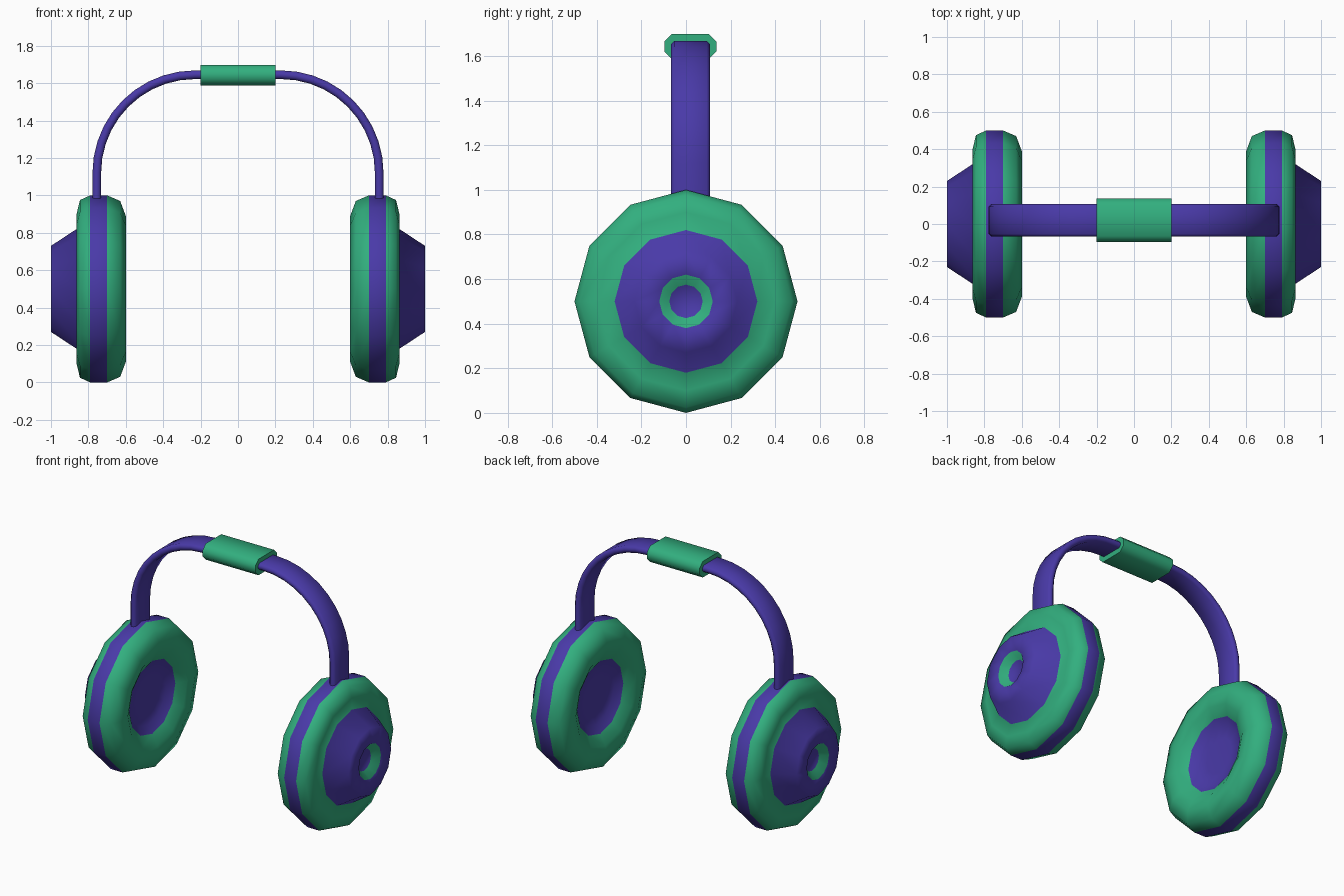
import bpy, bmesh, math

if "Cube" in bpy.data.objects:
    bpy.data.objects.remove(bpy.data.objects["Cube"])


def material(name, rgb):
    m = bpy.data.materials.new(name)
    m.diffuse_color = (*rgb, 1)
    m.use_nodes = True
    m.node_tree.nodes["Principled BSDF"].inputs["Base Color"].default_value = m.diffuse_color
    return m


PURPLE = material("purple", (0.067, 0.042, 0.392))
GREEN = material("green", (0.032, 0.43, 0.212))


def finish(name, bm, mats, angle=None):
    bmesh.ops.recalc_face_normals(bm, faces=bm.faces[:])
    mesh = bpy.data.meshes.new(name)
    bm.to_mesh(mesh)
    bm.free()
    for m in mats:
        mesh.materials.append(m)
    ob = bpy.data.objects.new(name, mesh)
    bpy.context.collection.objects.link(ob)
    for p in mesh.polygons:
        p.use_smooth = True
    if angle:
        bpy.context.view_layer.objects.active = ob
        ob.select_set(True)
        bpy.ops.object.shade_smooth_by_angle(angle=math.radians(angle))
        ob.select_set(False)
    return ob


def skin(bm, rings, mat_of=lambda i: 0):
    """Bridge closed rings in order and cap both ends."""
    vs = [[bm.verts.new(p) for p in r] for r in rings]
    n = len(vs[0])
    for i in range(len(vs) - 1):
        for j in range(n):
            k = (j + 1) % n
            f = bm.faces.new((vs[i][j], vs[i][k], vs[i + 1][k], vs[i + 1][j]))
            f.material_index = mat_of(i)
    for r, i in ((vs[0], -1), (vs[-1], len(vs) - 1)):
        bm.faces.new(r).material_index = mat_of(i)


def octagon(hw, hh, c):
    return [(hw, -hh + c), (hw, hh - c), (hw - c, hh), (-hw + c, hh),
            (-hw, hh - c), (-hw, -hh + c), (-hw + c, -hh), (hw - c, -hh)]


# Ear cup: 12-sided turned profile (x, radius), from inner bowl to outer dial
PROFILE = [(0.69, 0.12), (0.685, 0.20), (0.65, 0.25), (0.61, 0.32), (0.60, 0.39),
           (0.63, 0.47), (0.70, 0.50), (0.79, 0.50), (0.845, 0.475), (0.863, 0.40),
           (0.863, 0.32), (1.0, 0.23), (1.0, 0.12), (0.955, 0.075)]
GREEN_BANDS = {2, 3, 4, 5, 7, 8, 9, 12}

for side, label in ((1, "right"), (-1, "left")):
    bm = bmesh.new()
    rings = [[(side * x, r * math.sin(a * math.pi / 6), 0.5 + r * math.cos(a * math.pi / 6))
              for a in range(12)] for x, r in PROFILE]
    skin(bm, rings, lambda i: 1 if i in GREEN_BANDS else 0)
    finish("ear_cup_" + label, bm, (PURPLE, GREEN))

# Headband: flat rounded strip swept along a rounded arch
Y = 0.02
R, CX, CZ = 0.525, 0.23, 1.12
right = [(0.755, 0.95, 0.0)]
for i in range(11):
    a = math.pi / 2 * i / 10
    right.append((CX + R * math.cos(a), CZ + R * math.sin(a), a))
path = right + [(-x, z, math.pi - a) for x, z, a in reversed(right)]
bm = bmesh.new()
skin(bm, [[(x + t * math.cos(a), Y + w, z + t * math.sin(a))
           for w, t in octagon(0.087, 0.023, 0.014)] for x, z, a in path])
finish("headband", bm, (PURPLE,), 50)

# Head pad: chamfered sleeve at the top of the band
bm = bmesh.new()
skin(bm, [[(x, Y + w, 1.643 + t) for w, t in octagon(0.117, 0.055, 0.033)] for x in (-0.2, 0.2)])
finish("head_pad", bm, (GREEN,), 50)
